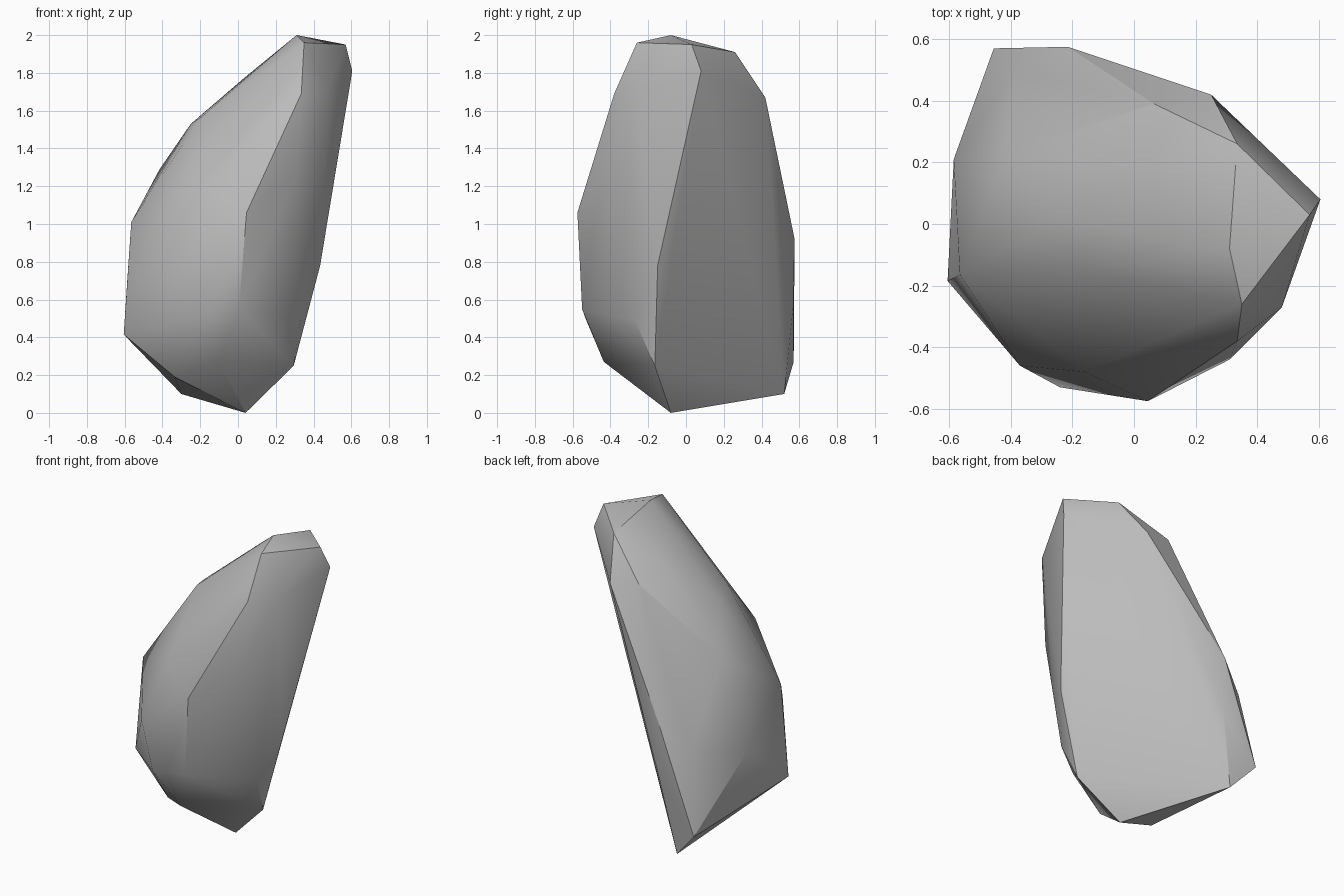
import bpy
import bmesh
from mathutils import Vector

if "Cube" in bpy.data.objects:
    bpy.data.objects.remove(bpy.data.objects["Cube"])

# Chiselled corners of the boulder, listed from the peak down
CORNERS = [
    # peak
    (.31, -.08, 2.0), (.35, -.26, 1.96), (.57, .03, 1.95), (.335, .26, 1.91),
    (.605, .08, 1.81), (.48, -.27, 1.71), (.335, -.38, 1.69), (.25, .42, 1.67),
    # sloping shoulder
    (.035, .19, 1.775), (-.25, .01, 1.53), (-.19, -.15, 1.57),
    (-.415, .23, 1.29), (-.16, -.48, 1.21), (.31, -.44, 1.26), (.47, .01, 1.25),
    # belly
    (.045, -.575, 1.06), (-.565, -.165, 1.01), (-.215, .575, .92),
    (.435, -.15, .78), (-.37, -.46, .77), (-.585, .21, .72),
    (-.21, .568, .57), (.005, -.55, .55), (-.24, -.53, .495), (.33, -.27, .49),
    # foot
    (-.605, -.185, .415), (-.105, -.435, .27), (-.455, .57, .27),
    (.295, -.165, .25), (-.335, -.24, .19), (-.30, .52, .10), (.04, -.08, 0),
]
# Shallow dents: (position while wrapping, final position)
DENTS = [
    ((-.43, .56, .77), (-.385, .495, .77)),
    ((.065, .43, 1.70), (.065, .39, 1.70)),
]

# Wrap a skin round the corners, then press the dents in
bm = bmesh.new()
for p in CORNERS:
    bm.verts.new(p)
dents = [(bm.verts.new(a), Vector(b)) for a, b in DENTS]
hull = bmesh.ops.convex_hull(bm, input=bm.verts[:])
for vert, target in dents:
    if vert.is_valid and vert.link_faces:
        vert.co = target
loose = [v for v in bm.verts if not v.link_faces]
bmesh.ops.delete(bm, geom=loose, context='VERTS')
bmesh.ops.recalc_face_normals(bm, faces=bm.faces[:])

mesh = bpy.data.meshes.new("boulder")
bm.to_mesh(mesh)
bm.free()
boulder = bpy.data.objects.new("boulder", mesh)
bpy.context.collection.objects.link(boulder)

# Plain grey stone
stone = bpy.data.materials.new("grey stone")
stone.diffuse_color = (.5, .5, .5, 1)
stone.use_nodes = True
stone.node_tree.nodes["Principled BSDF"].inputs["Base Color"].default_value = stone.diffuse_color
mesh.materials.append(stone)

# Soft facets with crisp ridges
bpy.context.view_layer.objects.active = boulder
boulder.select_set(True)
bpy.ops.object.shade_smooth_by_angle(angle=.5236)
